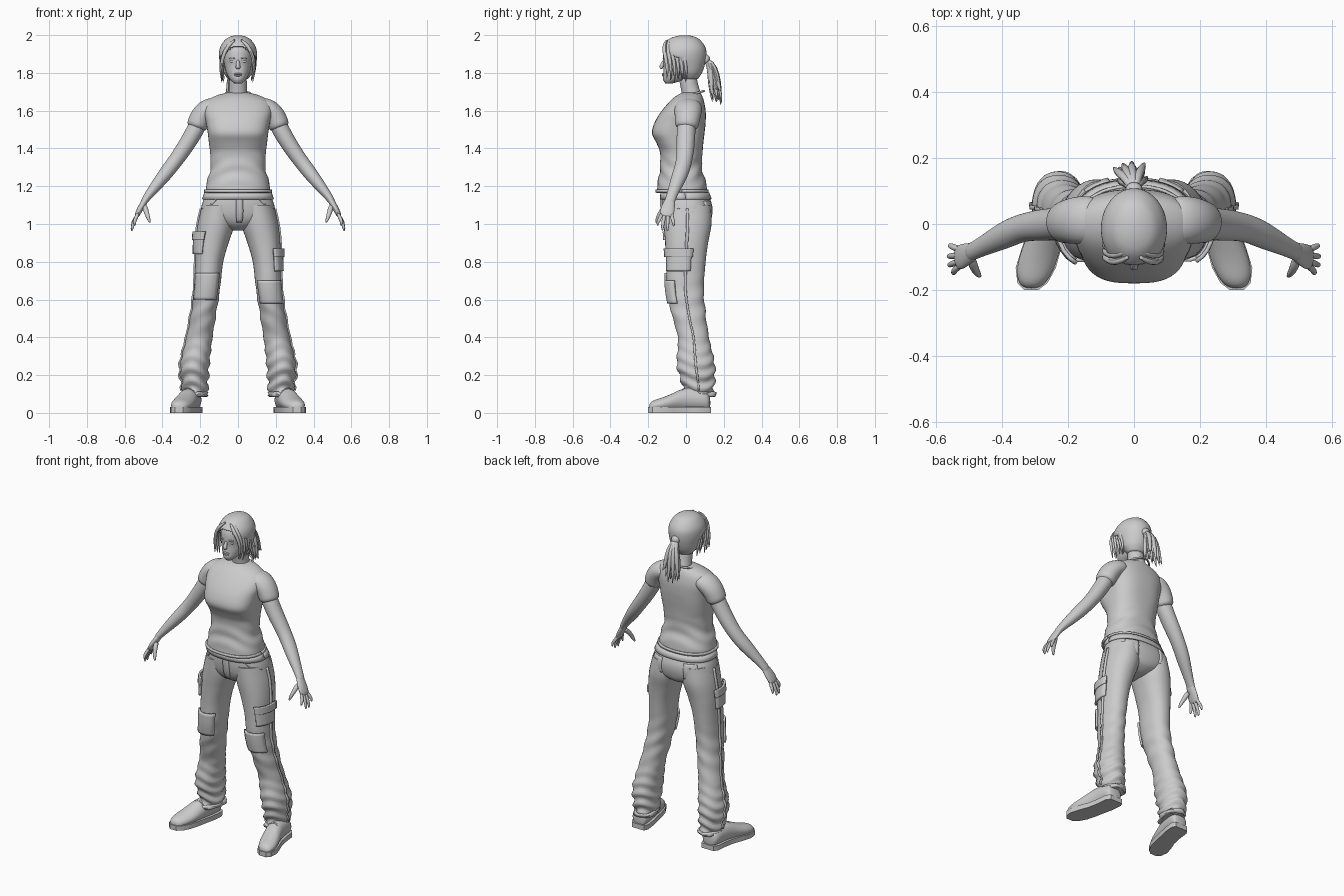
import bpy, bmesh, math, random
from mathutils import Vector

random.seed(4)
if "Cube" in bpy.data.objects:
    bpy.data.objects.remove(bpy.data.objects["Cube"])

grey = bpy.data.materials.new("plain_grey")
grey.use_nodes = True
GREY = (0.6, 0.6, 0.6, 1)
grey.diffuse_color = GREY
grey.node_tree.nodes["Principled BSDF"].inputs["Base Color"].default_value = GREY


def finish(name, bm, sharp=40, thick=0):
    bmesh.ops.recalc_face_normals(bm, faces=bm.faces)
    mesh = bpy.data.meshes.new(name)
    bm.to_mesh(mesh)
    bm.free()
    ob = bpy.data.objects.new(name, mesh)
    bpy.context.collection.objects.link(ob)
    mesh.materials.append(grey)
    if thick:
        mod = ob.modifiers.new("thickness", "SOLIDIFY")
        mod.thickness, mod.offset = thick, 0
    bpy.ops.object.select_all(action="DESELECT")
    ob.select_set(True)
    bpy.context.view_layer.objects.active = ob
    bpy.ops.object.shade_smooth_by_angle(angle=math.radians(sharp))
    return ob


def skin(rows, closed=True, caps=True):
    """Bridge rows of points into one surface."""
    bm = bmesh.new()
    vs = [[bm.verts.new(p) for p in row] for row in rows]
    n = len(vs[0])
    for a, b in zip(vs, vs[1:]):
        for i in range(n if closed else n - 1):
            j = (i + 1) % n
            bm.faces.new((a[i], a[j], b[j], b[i]))
    if closed and caps:
        bm.faces.new(vs[0])
        bm.faces.new(vs[-1])
    return bm


def at(keys, z):
    """Smoothly interpolate key rows (sorted by height) at height z."""
    z = min(max(z, keys[0][0]), keys[-1][0])
    i = 0
    while i < len(keys) - 2 and z > keys[i + 1][0]:
        i += 1
    slope = lambda k, c: ((keys[min(k + 1, len(keys) - 1)][c] - keys[max(k - 1, 0)][c]) /
                          (keys[min(k + 1, len(keys) - 1)][0] - keys[max(k - 1, 0)][0]))
    a, b = keys[i], keys[i + 1]
    h = b[0] - a[0]
    t = (z - a[0]) / h
    return [(2*t**3 - 3*t*t + 1) * a[c] + (3*t*t - 2*t**3) * b[c]
            + h * ((t**3 - 2*t*t + t) * slope(i, c) + (t**3 - t*t) * slope(i + 1, c))
            for c in range(1, len(a))]


def point(keys, z, ang, off=0, fold=None):
    """Key row: height, centre x, half width, front y, back y, squareness."""
    cx, hw, yf, yb, p = at(keys, z)
    c, s = math.cos(ang), math.sin(ang)
    r = off + (fold(z, ang) if fold else 0)
    px = math.copysign(abs(c) ** (2 / p), c)
    py = math.copysign(abs(s) ** (2 / p), s)
    return Vector((cx + (hw + r) * px, (yf + yb) / 2 + ((yb - yf) / 2 + r) * py, z))


def flip(p, s):
    return Vector((p[0] * s, p[1], p[2]))


def body(keys, rings, seg, s=1, fold=None):
    z0, z1 = keys[0][0], keys[-1][0]
    return skin([[flip(point(keys, z0 + (z1 - z0) * k / rings, math.tau * i / seg, 0, fold), s)
                  for i in range(seg)] for k in range(rings + 1)])


def patch(name, keys, z0, z1, a0, a1, s=1, off=.006, fold=None, nz=10, na=6):
    """Raised panel that follows a lofted surface."""
    rows = [[flip(point(keys, z0 + (z1 - z0) * k / nz, math.radians(a0 + (a1 - a0) * i / na),
                        off, fold), s) for i in range(na + 1)] for k in range(nz + 1)]
    return finish(name, skin(rows, closed=False), thick=.012)


def tube(name, path, radii, ref=(0, 1, 0), axis=None, seg=12, s=1, sub=2):
    """Oval tube; each radius is a number or (along ref, across ref)."""
    pts = [flip(p, s) for p in path]
    rows = []
    for i, p in enumerate(pts):
        t = (Vector(axis) if axis else pts[min(i + 1, len(pts) - 1)] - pts[max(i - 1, 0)]).normalized()
        u = Vector(ref) - t * t.dot(Vector(ref))
        u.normalize()
        w = t.cross(u)
        a, b = radii[i] if isinstance(radii[i], tuple) else (radii[i], radii[i])
        rows.append([p + u * a * math.cos(math.tau * k / seg) + w * b * math.sin(math.tau * k / seg)
                     for k in range(seg)])
    ob = finish(name, skin(rows), 60)
    if sub:
        mod = ob.modifiers.new("smooth", "SUBSURF")
        mod.levels = mod.render_levels = sub
    return ob


def ball(name, centre, size):
    bm = bmesh.new()
    bmesh.ops.create_uvsphere(bm, u_segments=16, v_segments=10, radius=1)
    for v in bm.verts:
        v.co = Vector(centre) + Vector(a * b for a, b in zip(v.co, size))
    return finish(name, bm)


# Shirt body
shirt = [(1.165, 0, .172, -.155, .112, 2.3), (1.2, 0, .169, -.152, .11, 2.3),
         (1.3, 0, .146, -.138, .085, 2.3), (1.38, 0, .148, -.138, .088, 2.3),
         (1.43, 0, .154, -.157, .092, 2.6), (1.48, 0, .16, -.18, .098, 2.8),
         (1.54, 0, .17, -.165, .104, 2.6), (1.6, 0, .182, -.128, .104, 2.4),
         (1.65, 0, .168, -.085, .095, 2.2), (1.68, 0, .115, -.05, .085, 2),
         (1.695, 0, .06, -.02, .075, 2)]
wrinkle = lambda z, a: .004 * math.sin(70 * z + 3 * math.cos(2 * a)) * max(0, 1 - abs(z - 1.27) / .11)
finish("shirt", body(shirt, 48, 48, fold=wrinkle))
tube("collar", [(.072 * math.cos(a), .022 + .075 * math.sin(a), 1.683 + .022 * math.sin(a))
                for a in [math.tau * i / 16 for i in range(17)]], [.007] * 17, ref=(0, 0, 1), seg=6, sub=1)
patch("shirt_hem", shirt, 1.167, 1.182, 0, 360, off=.002, nz=1, na=48)

# Trouser seat
seat = [(.965, 0, .03, -.05, .07, 2), (.99, 0, .13, -.09, .115, 2), (1.03, 0, .195, -.115, .135, 2.2),
        (1.09, 0, .194, -.128, .14, 2.3), (1.15, 0, .175, -.128, .12, 2.3), (1.2, 0, .158, -.12, .1, 2.3)]
finish("trouser_seat", body(seat, 24, 40))
patch("fly", seat, 1.01, 1.16, -92, -84, off=.002, na=2)
patch("waistband", seat, 1.13, 1.165, 0, 360, off=.003, nz=2, na=40)

# Legs with cloth folds gathered at the ankles
leg = [(.085, .226, .06, -.01, .14, 2), (.15, .228, .069, -.02, .15, 2), (.25, .229, .077, -.048, .153, 2.1),
       (.4, .204, .069, -.043, .122, 2.1), (.5, .186, .067, -.07, .107, 2.1), (.65, .164, .068, -.1, .094, 2.2),
       (.8, .152, .074, -.105, .104, 2.2), (.9, .137, .087, -.11, .117, 2.2),
       (1, .115, .098, -.118, .135, 2.1), (1.1, .1, .09, -.122, .132, 2)]


def folds(z, a):
    low = max(0, 1 - z / .42)
    knee = max(0, 1 - abs(z - .55) / .2)
    return (.013 * low * math.sin(95 * z + 2.2 * math.sin(2 * a + 1))
            + .003 * knee * math.sin(60 * z + 3 * math.cos(a)))


FINGERS = [(-.127, .548, -.15, .99), (-.112, .562, -.125, .963),
           (-.095, .564, -.098, .962), (-.078, .56, -.065, .985)]

for s, side in ((1, "left"), (-1, "right")):
    finish(side + "_trouser_leg", body(leg, 80, 36, s, folds), 50)
    patch(side + "_side_seam", leg, .12, 1.08, -3, 3, s, .002, folds, 60, 2)
    patch(side + "_cuff", leg, .087, .11, 0, 360, s, .003, folds, 2, 36)
    za, zb = (.75, .86) if s > 0 else (.84, .95)
    patch(side + "_cargo_pocket", leg, za, zb, -62, 12, s, .009)
    patch(side + "_cargo_flap", leg, zb - .035, zb + .01, -65, 15, s, .016)
    ka, kb = (.58, .7) if s > 0 else (.6, .74)
    patch(side + "_knee_patch", leg, ka, kb, -135, -30, s, .006)
    patch(side + "_back_pocket", seat, 1.03, 1.12, 42, 70, s, .001)
    # Curved hip pocket opening
    tube(side + "_hip_pocket_edge", [point(seat, z, math.radians(a), .002) for z, a in
         ((1.15, -58), (1.11, -50), (1.085, -34), (1.08, -12))], [.005] * 4, seg=6, s=s, sub=1)

    # Shoe: upper, sole, tongue and laces
    last = [(.242, .13, .042, .045), (.245, .105, .056, .06), (.252, .04, .056, .066), (.265, -.02, .055, .062),
            (.28, -.07, .06, .048), (.298, -.13, .061, .036), (.308, -.175, .046, .03), (.312, -.196, .022, .02)]
    tube(side + "_shoe", [(x, y, h + .008) for x, y, w, h in last],
         [(w, h) for x, y, w, h in last], ref=(1, 0, 0), axis=(0, 1, 0), seg=14, s=s)
    outline = [(x + d * w, y) for d in (1, -1) for x, y, w, h in (last if d > 0 else last[::-1])]
    finish(side + "_sole", skin([[(x * s, y * 1.02, z) for x, y in outline] for z in (0, .03)]), 30)
    for k in range(4):
        y, z = -.015 - .026 * k, .134 - .014 * k
        x = .264 + .006 * k
        for d in (1, -1):
            tube(side + "_lace", [(x - .035, y + .008 * d, z - .022), (x, y, z), (x + .035, y - .008 * d, z - .022)],
                 [.005] * 3, seg=6, s=s, sub=1)

    # Sleeve and arm
    tube(side + "_sleeve", [(.1, .012, 1.625), (.15, .012, 1.615), (.188, .01, 1.583), (.21, .006, 1.54),
                            (.224, .002, 1.5)],
         [(.07, .045), (.076, .058), (.072, .06), (.065, .058), (.062, .056)], s=s, seg=16)
    tube(side + "_arm", [(.19, .005, 1.57), (.235, 0, 1.48), (.285, -.003, 1.4), (.338, -.01, 1.325),
                         (.385, -.03, 1.265), (.44, -.058, 1.195), (.484, -.08, 1.14), (.505, -.09, 1.105)],
         [.05, (.051, .047), (.049, .044), (.043, .04), (.044, .039), (.034, .03), (.027, .021), (.03, .018)],
         s=s, seg=14)
    # Hand
    tube(side + "_palm", [(.48, -.079, 1.145), (.503, -.09, 1.105), (.524, -.1, 1.07), (.54, -.104, 1.035)],
         [(.024, .018), (.034, .018), (.041, .016), (.036, .013)], s=s)
    for fy, tx, ty, tz in FINGERS:
        tube(side + "_finger", [(.526, fy, 1.06), (.545, (fy + ty) / 2, 1.025), (tx, ty, tz + .02), (tx - .003, ty, tz)],
             [.011, .011, .009, .004], seg=8, s=s, sub=1)
    tube(side + "_thumb", [(.495, -.1, 1.1), (.486, -.133, 1.065), (.474, -.152, 1.03), (.466, -.16, 1.005)],
         [.017, .015, .011, .005], seg=8, s=s, sub=1)

# Neck and head
tube("neck", [(0, .035, 1.65), (0, .028, 1.69), (0, .015, 1.74), (0, .005, 1.8)], [.062, .051, .048, .05])
head = [(1.745, 0, .02, -.11, -.07, 2), (1.765, 0, .043, -.122, 0, 2), (1.8, 0, .061, -.12, .045, 2.1),
        (1.84, 0, .071, -.118, .07, 2.1), (1.88, 0, .076, -.122, .085, 2.1), (1.93, 0, .076, -.112, .085, 2),
        (1.97, 0, .05, -.075, .06, 2), (1.985, 0, .02, -.03, .03, 2)]
finish("head", body(head, 32, 36), 60)
tube("nose", [(0, -.114, 1.87), (0, -.122, 1.85), (0, -.133, 1.832), (0, -.128, 1.82)],
     [(.008, .008), (.01, .01), (.014, .012), (.012, .006)], ref=(1, 0, 0), seg=10)
for dz, w in ((.003, .022), (-.005, .019)):
    ball("lip", (0, -.119, 1.791 + dz), (w, .008, .005))
for s in (1, -1):
    ball("eye", (.03 * s, -.108, 1.861), (.015, .007, .007))
    tube("eyebrow", [(.014, -.122, 1.876), (.032, -.118, 1.881), (.05, -.106, 1.875)], [.004, .005, .002],
         seg=6, s=s, sub=1)
    ball("ear", (.077 * s, 0, 1.84), (.01, .02, .03))

# Hair cap, opened around the face
hair = [(1.77, 0, .05, -.02, .06, 2), (1.8, 0, .072, -.06, .08, 2), (1.84, 0, .086, -.1, .095, 2),
        (1.89, 0, .096, -.132, .104, 2), (1.93, 0, .092, -.126, .1, 2), (1.965, 0, .072, -.1, .078, 2),
        (1.985, 0, .048, -.07, .052, 2), (1.995, 0, .015, -.03, .015, 2)]
bm = body(hair, 40, 40, fold=lambda z, a: .002 * math.sin(20 * a))
bmesh.ops.delete(bm, geom=[f for f in bm.faces for c in [f.calc_center_median()]
                           if c.y < -.035 and c.z < 1.94 - 7 * c.x * c.x], context="FACES")
finish("hair_cap", bm, 60, .008)

# Loose locks around the face and strands combed back
for s in (1, -1):
    for k in range(6):
        j = random.uniform(-.006, .006)
        y = -.108 + .02 * k
        tube("face_lock", [(.012 + .004 * k, y * .9, 1.978), (.055 + .005 * k, y - .012, 1.945),
                           (.084 + .002 * k, y, 1.88), (.088 + j, y + .012, 1.81),
                           (.078 + 2 * j, y + .005, 1.765 - .012 * (k % 3))],
             [.008, .013, .012, .009, .002], seg=6, s=s, sub=1)
    for k in range(6):
        a = math.radians(8 + 14 * k)
        tube("combed_strand", [point(hair, 1.88 + .09 * math.sin(a) * (1 - t) - .01 * t,
                                     math.radians(-25 + 112 * t), .001) for t in (0, .25, .5, .75, 1)],
             [.003, .008, .009, .008, .005], seg=6, s=s, sub=1)

# Ponytail
ball("hair_tie", (0, .105, 1.872), (.026, .022, .026))
for k in range(18):
    dx, dy, dz = random.uniform(-1, 1), random.uniform(-1, 1), random.uniform(0, .1)
    tube("ponytail_strand", [(0, .095, 1.872), (.015 * dx - .005, .13 + .012 * dy, 1.855),
                             (.036 * dx - .01, .148 + .024 * dy, 1.79), (.045 * dx - .012, .153 + .032 * dy, 1.72),
                             (.055 * dx - .014, .165 + .032 * dy, 1.62 + dz)],
         [.012, .017, .016, .012, .002], ref=(1, 0, 0), seg=6, sub=1)
